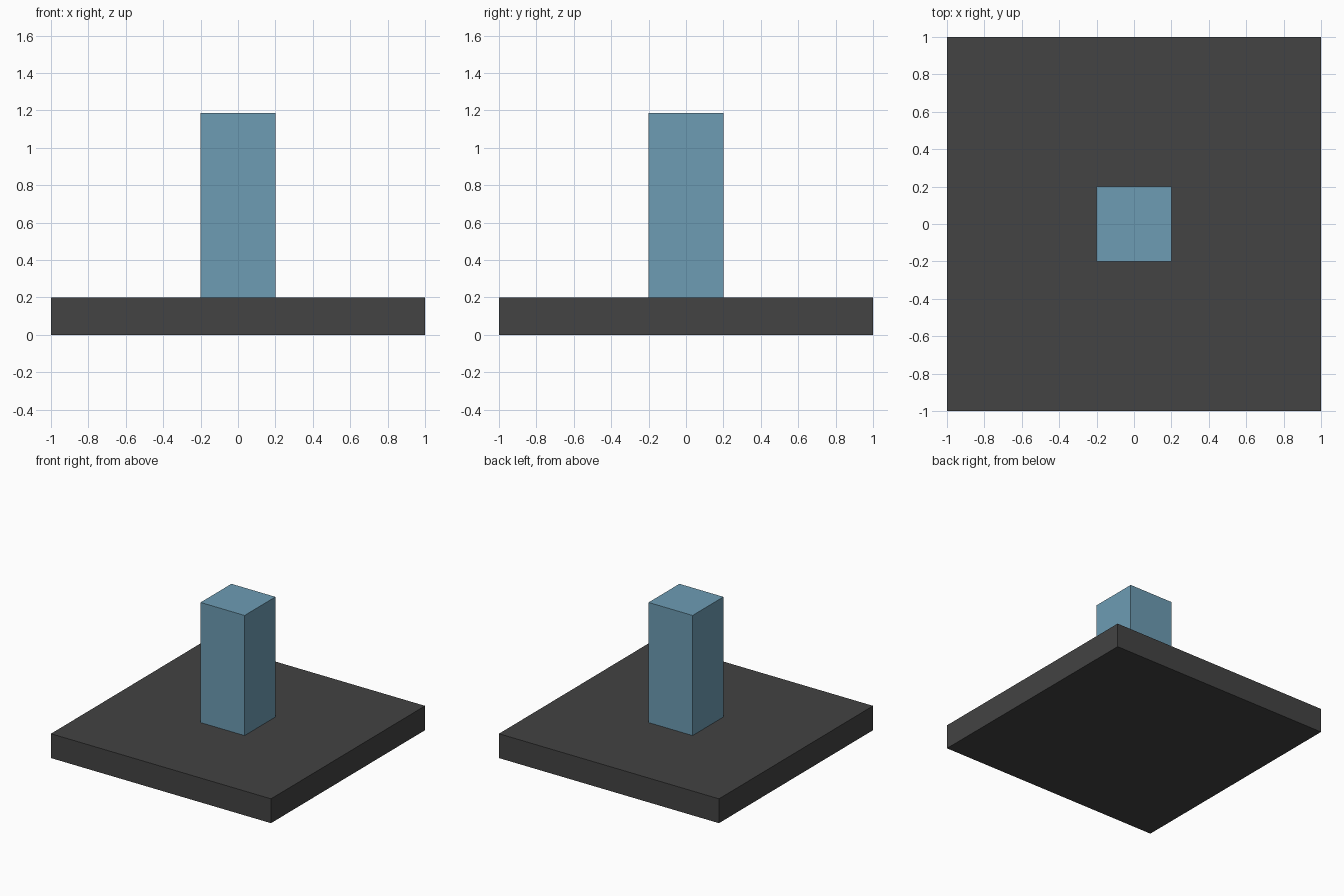
import bpy

if "Cube" in bpy.data.objects:
    bpy.data.objects.remove(bpy.data.objects["Cube"])


def box(name, size, z_min, z_max, color):
    """Box centred on x = y = 0, spanning z_min to z_max."""
    bpy.ops.mesh.primitive_cube_add(size=1, location=(0, 0, (z_min + z_max) / 2))
    obj = bpy.context.object
    obj.name = name
    obj.scale = (size, size, z_max - z_min)
    bpy.ops.object.transform_apply(location=False, rotation=False, scale=True)
    mat = bpy.data.materials.new(name + "_color")
    mat.diffuse_color = color
    mat.use_nodes = True
    mat.node_tree.nodes["Principled BSDF"].inputs["Base Color"].default_value = mat.diffuse_color
    obj.data.materials.append(mat)
    return obj


# Dark square slab
box("base", 2.0, 0.0, 0.2, (0.056, 0.056, 0.056, 1))

# Blue square column, sunk slightly into the slab
box("column", 0.4, 0.19, 1.187, (0.153, 0.333, 0.456, 1))
